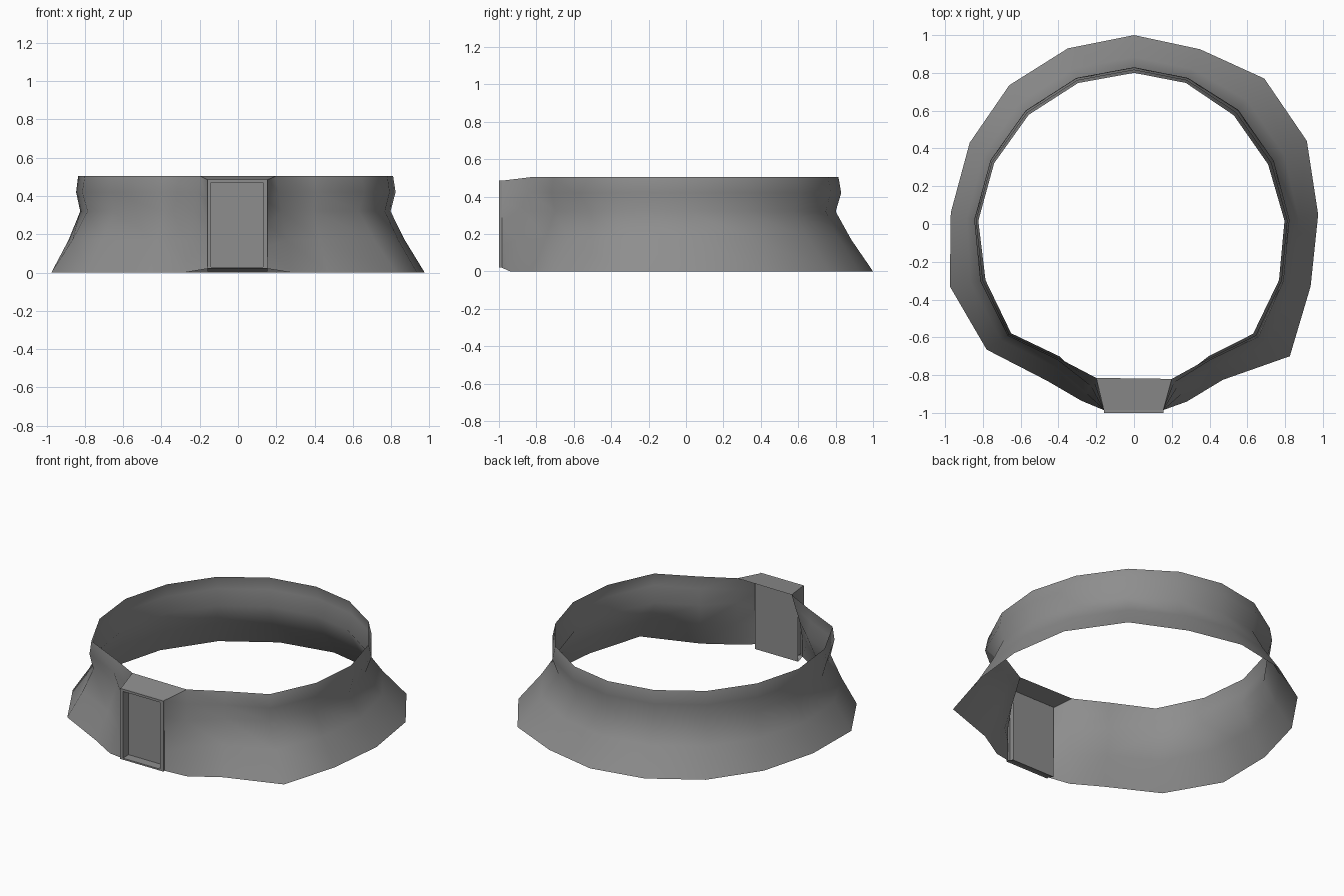
import bpy, bmesh
from mathutils import Vector

if "Cube" in bpy.data.objects:
    bpy.data.objects.remove(bpy.data.objects["Cube"])

grey = bpy.data.materials.new("dark_grey")
grey.diffuse_color = (.27, .27, .27, 1)
grey.use_nodes = True
grey.node_tree.nodes["Principled BSDF"].inputs["Base Color"].default_value = grey.diffuse_color

# Outlines run from front-left around the back to front-right
foot = [(-.28, -.935), (-.46, -.83), (-.78, -.665), (-.975, -.33), (-.97, .06), (-.87, .43),
        (-.66, .735), (-.35, .93), (0, 1), (.35, .925), (.69, .77), (.915, .44),
        (.975, .05), (.935, -.33), (.825, -.70), (.47, -.825), (.28, -.94)]
rim = [(-.20, -.815), (-.40, -.71), (-.66, -.585), (-.80, -.30), (-.835, .02), (-.75, .33),
       (-.565, .59), (-.30, .76), (0, .815), (.28, .76), (.54, .59), (.725, .325),
       (.81, .02), (.78, -.30), (.645, -.59), (.40, -.71), (.20, -.82)]
# Wall profiles: (height, blend from foot to rim)
flare = [(0, 0), (.17, .63), (.32, 1.08), (.42, .92), (.505, 1)]
straight = [(0, 0), (.17, .34), (.32, .64), (.42, .84), (.505, 1)]


def make(name, grids, angle):
    bm = bmesh.new()
    for grid in grids:
        rows = [[bm.verts.new(p) for p in col] for col in grid]
        for a, b in zip(rows, rows[1:]):
            for i in range(len(a) - 1):
                bm.faces.new((a[i], b[i], b[i + 1], a[i + 1]))
    bmesh.ops.remove_doubles(bm, verts=bm.verts, dist=.0005)
    bmesh.ops.recalc_face_normals(bm, faces=bm.faces)
    me = bpy.data.meshes.new(name)
    bm.to_mesh(me)
    bm.free()
    me.materials.append(grey)
    ob = bpy.data.objects.new(name, me)
    bpy.context.collection.objects.link(ob)
    bpy.ops.object.select_all(action='DESELECT')
    ob.select_set(True)
    bpy.context.view_layer.objects.active = ob
    bpy.ops.object.shade_smooth_by_angle(angle=angle)
    return ob


# Flared collar band, with its ends turning in to meet the front frame
columns = []
for i, (f, r) in enumerate(zip(foot, rim)):
    prof = straight if i in (0, len(foot) - 1) else flare
    columns.append([(*Vector(f).lerp(Vector(r), t), z) for z, t in prof])
front_left, front_right = ([(x, -.985, .02 + .465 * k / 4) for k in range(5)]
                           for x in (-.16, .155))
make("collar_band", [[front_left] + columns + [front_right]], 1.3)

# Sloping roof and floor of the front housing, meeting the band
make("housing_roof", [[[columns[0][-1], front_left[-1]],
                       [columns[-1][-1], front_right[-1]]]], .7)
make("housing_floor", [[[(-.16, -.94, .005), front_left[0]],
                        [(.155, -.94, .005), front_right[0]]]], .7)


# Rectangular frame stepping back to a recessed panel
def rect(x0, x1, z0, z1, y):
    return [(x0, y, z0), (x1, y, z0), (x1, y, z1), (x0, y, z1), (x0, y, z0)]


make("front_frame", [[rect(-.16, .155, .02, .485, -.985), rect(-.16, .155, .02, .485, -1),
                      rect(-.14, .13, .03, .47, -1), rect(-.14, .13, .03, .47, -.94)]], .7)
make("front_panel", [[[(-.16, -.94, .005), (.155, -.94, .005)],
                      [(-.16, -.94, .485), (.155, -.94, .485)]]], .7)
